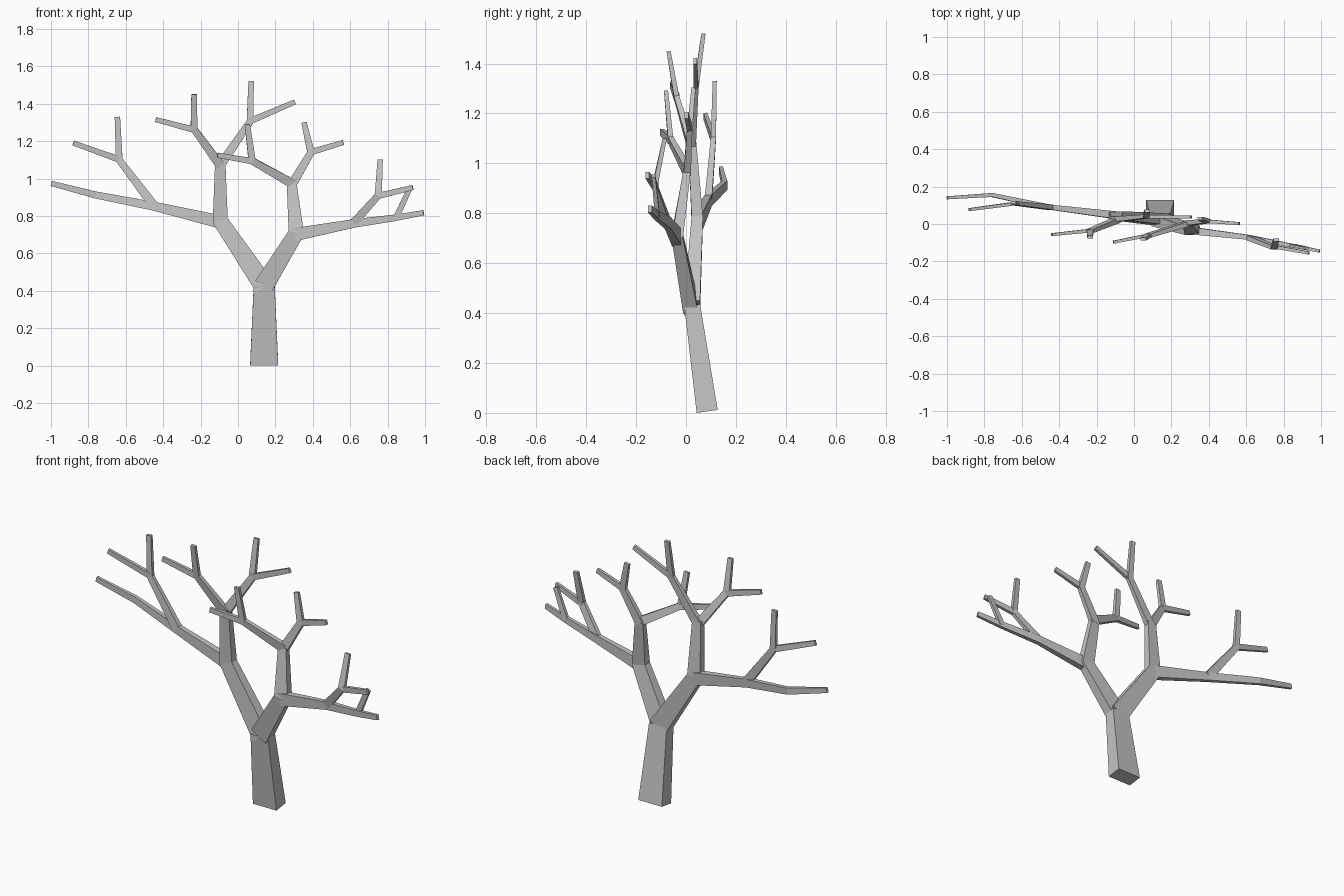
import bpy, bmesh
from mathutils import Vector

bark = bpy.data.materials.new("grey bark")
bark.diffuse_color = (0.55, 0.55, 0.55, 1)

DEPTH = 0.57  # branch depth as a share of its width


def limb(name, *nodes):
    """Tapered rectangular limb through nodes (x, y, z, width), mitred at bends."""
    pts = [Vector(n[:3]) for n in nodes]
    dirs = [(b - a).normalized() for a, b in zip(pts, pts[1:])]
    bm = bmesh.new()
    rings = []
    for i, p in enumerate(pts):
        before, after = dirs[max(i - 1, 0)], dirs[min(i, len(dirs) - 1)]
        t = (before + after).normalized()
        back = (Vector((0, 1, 0)) - t * t.y).normalized()
        side = t.cross(back)
        w = nodes[i][3] / 2
        d = w * DEPTH
        w /= max(t.dot(after), 0.7)
        rings.append([bm.verts.new(p + side * w * sx + back * d * sy)
                      for sx, sy in ((-1, -1), (1, -1), (1, 1), (-1, 1))])
    for a, b in zip(rings, rings[1:]):
        for k in range(4):
            j = (k + 1) % 4
            bm.faces.new((a[k], a[j], b[j], b[k]))
    bm.faces.new(rings[0][::-1])
    bm.faces.new(rings[-1])
    bmesh.ops.recalc_face_normals(bm, faces=bm.faces)
    mesh = bpy.data.meshes.new(name)
    bm.to_mesh(mesh)
    bm.free()
    mesh.materials.append(bark)
    obj = bpy.data.objects.new(name, mesh)
    bpy.context.collection.objects.link(obj)


# Trunk
limb("trunk", (0.14, 0.085, 0.006, 0.15), (0.14, 0.025, 0.43, 0.112))

# Left half: main limb turning into the upright, then the long low branch
limb("left_main_limb", (0.145, 0.025, 0.42, 0.11), (-0.095, 0.045, 0.775, 0.08),
     (-0.095, 0.025, 1.09, 0.055))
limb("left_low_branch", (-0.08, 0.045, 0.765, 0.072), (-0.45, 0.09, 0.852, 0.047),
     (-0.76, 0.155, 0.912, 0.037), (-0.998, 0.14, 0.974, 0.028))
limb("left_low_fork", (-0.45, 0.09, 0.855, 0.05), (-0.635, 0.11, 1.10, 0.036),
     (-0.645, 0.115, 1.33, 0.029))
limb("left_low_twig", (-0.63, 0.11, 1.10, 0.034), (-0.88, 0.077, 1.19, 0.027))
limb("left_top_fork", (-0.095, 0.02, 1.07, 0.05), (-0.235, -0.038, 1.265, 0.036),
     (-0.235, -0.07, 1.45, 0.029))
limb("left_top_twig", (-0.23, -0.035, 1.26, 0.034), (-0.44, -0.057, 1.315, 0.027))
limb("centre_top_fork", (-0.095, 0.025, 1.07, 0.05), (0.065, 0.04, 1.305, 0.036),
     (0.07, 0.07, 1.52, 0.029))
limb("centre_top_twig", (0.06, 0.04, 1.305, 0.034), (0.305, 0.037, 1.41, 0.027))

# Right half: main limb turning into the upright, then the long low branch
limb("right_main_limb", (0.14, 0.018, 0.43, 0.105), (0.312, -0.035, 0.71, 0.08),
     (0.287, 0.005, 0.975, 0.052))
limb("right_low_branch", (0.30, -0.035, 0.70, 0.07), (0.62, -0.072, 0.76, 0.045),
     (0.84, -0.115, 0.79, 0.035), (0.992, -0.145, 0.817, 0.028))
limb("right_low_fork", (0.62, -0.075, 0.765, 0.045), (0.75, -0.125, 0.91, 0.036),
     (0.76, -0.085, 1.10, 0.029))
limb("right_low_twig", (0.74, -0.12, 0.905, 0.034), (0.935, -0.155, 0.952, 0.027))
limb("right_end_twig", (0.845, -0.115, 0.79, 0.033), (0.92, -0.13, 0.95, 0.027))
limb("right_top_fork", (0.287, 0.005, 0.965, 0.05), (0.39, 0.015, 1.14, 0.038),
     (0.353, 0.03, 1.30, 0.029))
limb("right_top_twig", (0.385, 0.015, 1.14, 0.034), (0.563, 0.002, 1.193, 0.027))
limb("inner_top_fork", (0.295, 0.005, 0.97, 0.05), (0.075, -0.062, 1.095, 0.037),
     (0.05, -0.08, 1.29, 0.029))
limb("inner_top_twig", (0.08, -0.06, 1.092, 0.034), (-0.11, -0.097, 1.125, 0.027))
